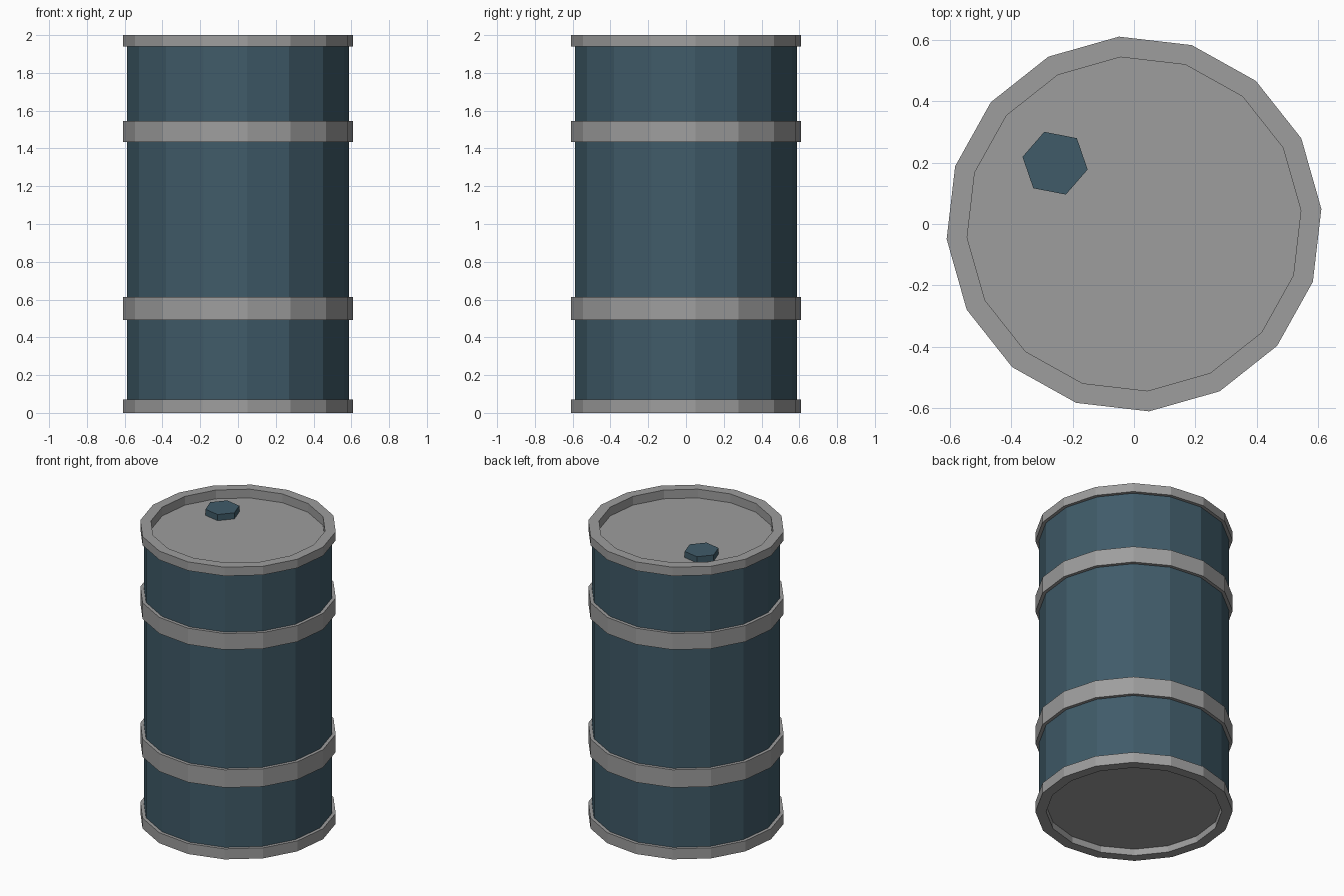
import bpy, bmesh, math

cube = bpy.data.objects.get("Cube")
if cube:
    bpy.data.objects.remove(cube, do_unlink=True)

SIDES = 16
TURN = math.radians(4.6)
BODY_R, RIM_R, LID_R = 0.59, 0.612, 0.545
LID_Z, BASE_Z = 1.94, 0.045


def material(name, color):
    m = bpy.data.materials.new(name)
    m.use_nodes = True
    m.diffuse_color = color
    m.node_tree.nodes["Principled BSDF"].inputs["Base Color"].default_value = color
    return m


steel = material("grey steel", (0.34, 0.34, 0.34, 1))
paint = material("dark blue paint", (0.051, 0.105, 0.141, 1))


def finish(name, bm, mat):
    bmesh.ops.recalc_face_normals(bm, faces=bm.faces)
    mesh = bpy.data.meshes.new(name)
    bm.to_mesh(mesh)
    bm.free()
    mesh.materials.append(mat)
    obj = bpy.data.objects.new(name, mesh)
    bpy.context.collection.objects.link(obj)
    return obj


def ring(name, inner, outer, z0, z1, mat):
    """Closed faceted ring with a rectangular section."""
    bm = bmesh.new()
    section = [(inner, z0), (outer, z0), (outer, z1), (inner, z1)]
    loops = []
    for i in range(SIDES):
        a = TURN + math.tau * i / SIDES
        loops.append([bm.verts.new((r * math.cos(a), r * math.sin(a), z))
                      for r, z in section])
    for i, here in enumerate(loops):
        after = loops[(i + 1) % SIDES]
        for j in range(len(section)):
            k = (j + 1) % len(section)
            bm.faces.new((here[j], after[j], after[k], here[k]))
    return finish(name, bm, mat)


def prism(name, radius, z0, z1, mat, sides=SIDES, turn=TURN, x=0, y=0):
    """Solid faceted cylinder."""
    bm = bmesh.new()
    bmesh.ops.create_cone(bm, cap_ends=True, segments=sides, radius1=radius,
                          radius2=radius, depth=z1 - z0)
    # turn the first corner to the requested angle
    corner = bm.verts[:][0].co
    spin = turn - math.atan2(corner.y, corner.x)
    obj = finish(name, bm, mat)
    obj.rotation_euler.z = spin
    obj.location = (x, y, (z0 + z1) / 2)
    return obj


# Painted barrel wall
ring("barrel_wall", LID_R + 0.005, BODY_R, BASE_Z, LID_Z + 0.02, paint)

# Steel end rims and hoops
for name, z0, z1, inner in (("bottom_rim", 0, 0.072, LID_R),
                            ("lower_hoop", 0.491, 0.613, BODY_R - 0.02),
                            ("upper_hoop", 1.435, 1.546, BODY_R - 0.02),
                            ("top_rim", LID_Z, 2.0, LID_R)):
    ring(name, inner, RIM_R, z0, z1, steel)

# Recessed lid and base
prism("lid", LID_R + 0.003, LID_Z - 0.02, LID_Z, steel)
prism("base", LID_R + 0.003, BASE_Z, BASE_Z + 0.02, steel)

# Hexagonal filler cap
prism("filler_cap", 0.108, LID_Z - 0.005, LID_Z + 0.042, paint, sides=6,
      turn=math.radians(-11), x=-0.257, y=0.198)
